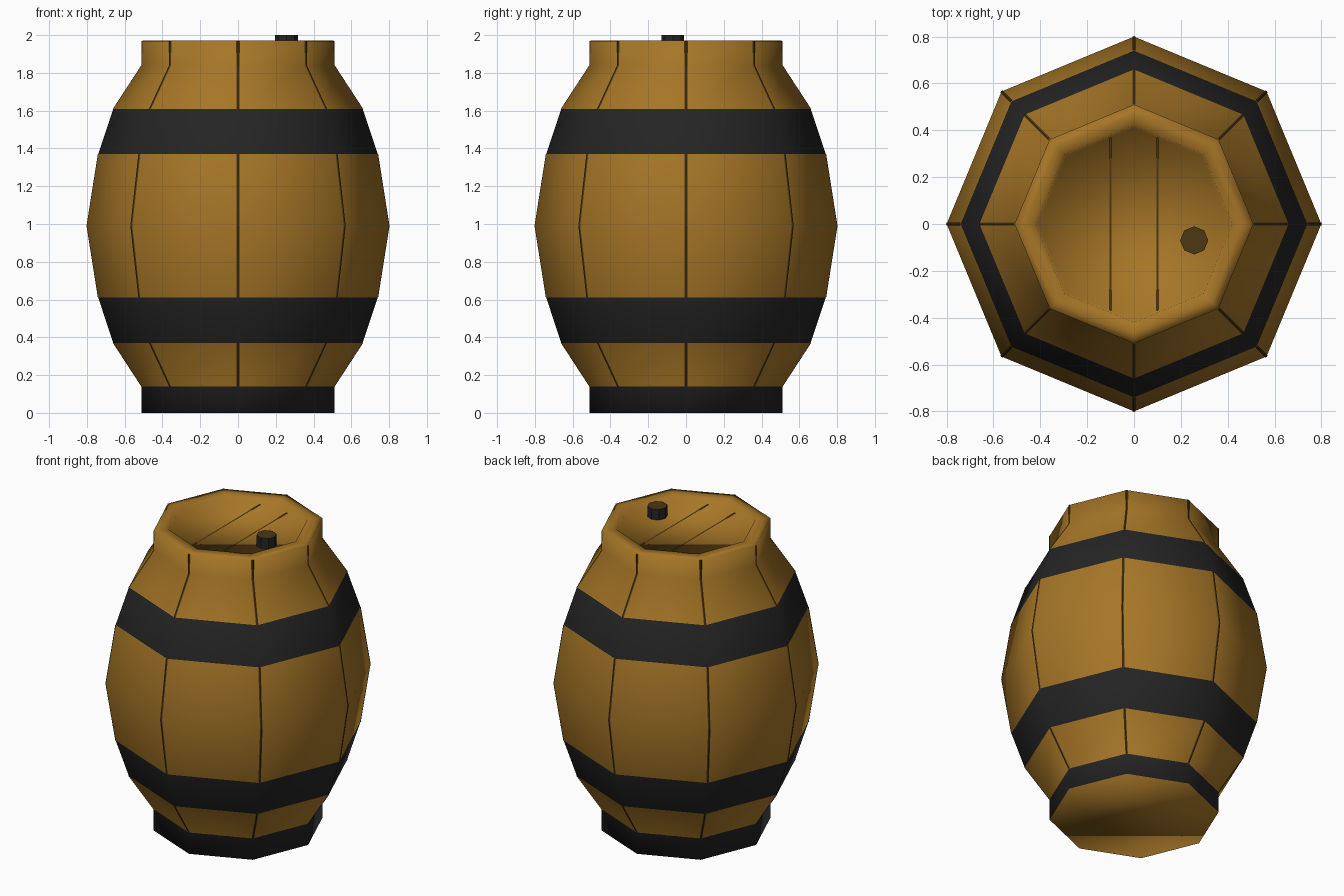
import bpy, bmesh, math

if "Cube" in bpy.data.objects:
    bpy.data.objects.remove(bpy.data.objects["Cube"])


def material(name, rgb):
    m = bpy.data.materials.new(name)
    m.diffuse_color = (*rgb, 1)
    m.use_nodes = True
    m.node_tree.nodes["Principled BSDF"].inputs["Base Color"].default_value = m.diffuse_color
    return m


wood = material("brown wood", (0.38, 0.18, 0.02))
iron = material("black iron", (0.018, 0.018, 0.018))
dark = material("dark seam", (0.075, 0.038, 0.006))


def finish(bm, name, mats, smooth):
    bmesh.ops.recalc_face_normals(bm, faces=bm.faces)
    for f in bm.faces:
        f.smooth = smooth
    me = bpy.data.meshes.new(name)
    bm.to_mesh(me)
    bm.free()
    for m in mats:
        me.materials.append(m)
    ob = bpy.data.objects.new(name, me)
    bpy.context.collection.objects.link(ob)
    return ob


def corner(k, r, z):
    a = k * math.pi / 4
    return (r * math.cos(a), r * math.sin(a), z)


# Barrel body: octagonal lathe, hoops coloured by height
outer = [(0.51, 0), (0.51, 0.14), (0.66, 0.37), (0.74, 0.61), (0.80, 0.99),
         (0.74, 1.37), (0.66, 1.61), (0.51, 1.84), (0.51, 1.97)]
rim = [(0.465, 1.972), (0.42, 1.97), (0.41, 1.93)]
hoops = [(0, 0.14), (0.37, 0.61), (1.37, 1.61)]


def is_hoop(z):
    return any(a < z < b for a, b in hoops)


bm = bmesh.new()
rings = [[bm.verts.new(corner(k, r, z)) for k in range(8)] for r, z in outer + rim]
for a, b in zip(rings, rings[1:]):
    for k in range(8):
        f = bm.faces.new((a[k], a[(k + 1) % 8], b[(k + 1) % 8], b[k]))
        f.material_index = int(is_hoop(f.calc_center_median().z))
bm.faces.new(rings[0][::-1])
bm.faces.new(rings[-1])
finish(bm, "barrel_body", [wood, iron], True)

# Stave seams: thin strips wrapped over each corner between the hoops
bm = bmesh.new()
for k in range(8):
    for (r0, z0), (r1, z1) in zip(outer, outer[1:]):
        if is_hoop((z0 + z1) / 2):
            continue
        rows = []
        for r, z in ((r0, z0), (r1, z1)):
            r += 0.002
            t = 0.008 / (r * 0.765)
            p, q, s = (corner(k + d, r, z) for d in (0, -1, 1))
            rows.append([bm.verts.new([u + (v - u) * t for u, v in zip(p, q)]),
                         bm.verts.new(p),
                         bm.verts.new([u + (v - u) * t for u, v in zip(p, s)])])
        for i in (0, 1):
            bm.faces.new((rows[0][i], rows[0][i + 1], rows[1][i + 1], rows[1][i]))
for f in bm.faces:
    f.normal_update()
    c = f.calc_center_median()
    if f.normal.x * c.x + f.normal.y * c.y < 0:
        f.normal_flip()
me = bpy.data.meshes.new("stave_seams")
bm.to_mesh(me)
bm.free()
me.materials.append(dark)
bpy.context.collection.objects.link(bpy.data.objects.new("stave_seams", me))

# Lid plank seams
for x in (-0.1, 0.1):
    bm = bmesh.new()
    w, h, z = 0.005, 0.37, 1.932
    f = bm.faces.new([bm.verts.new(p) for p in
                      ((x - w, -h, z), (x + w, -h, z), (x + w, h, z), (x - w, h, z))])
    f.normal_update()
    me = bpy.data.meshes.new("lid_seam")
    bm.to_mesh(me)
    bm.free()
    me.materials.append(dark)
    bpy.context.collection.objects.link(bpy.data.objects.new("lid_seam", me))

# Stopper in the lid: black sides, dark brown top
bm = bmesh.new()
bmesh.ops.create_cone(bm, cap_ends=True, segments=8, radius1=0.06, radius2=0.06, depth=0.075)
bmesh.ops.translate(bm, verts=bm.verts, vec=(0.257, -0.07, 1.9625))
for f in bm.faces:
    f.material_index = int(f.calc_center_median().z > 1.99)
finish(bm, "stopper", [iron, dark], False)
